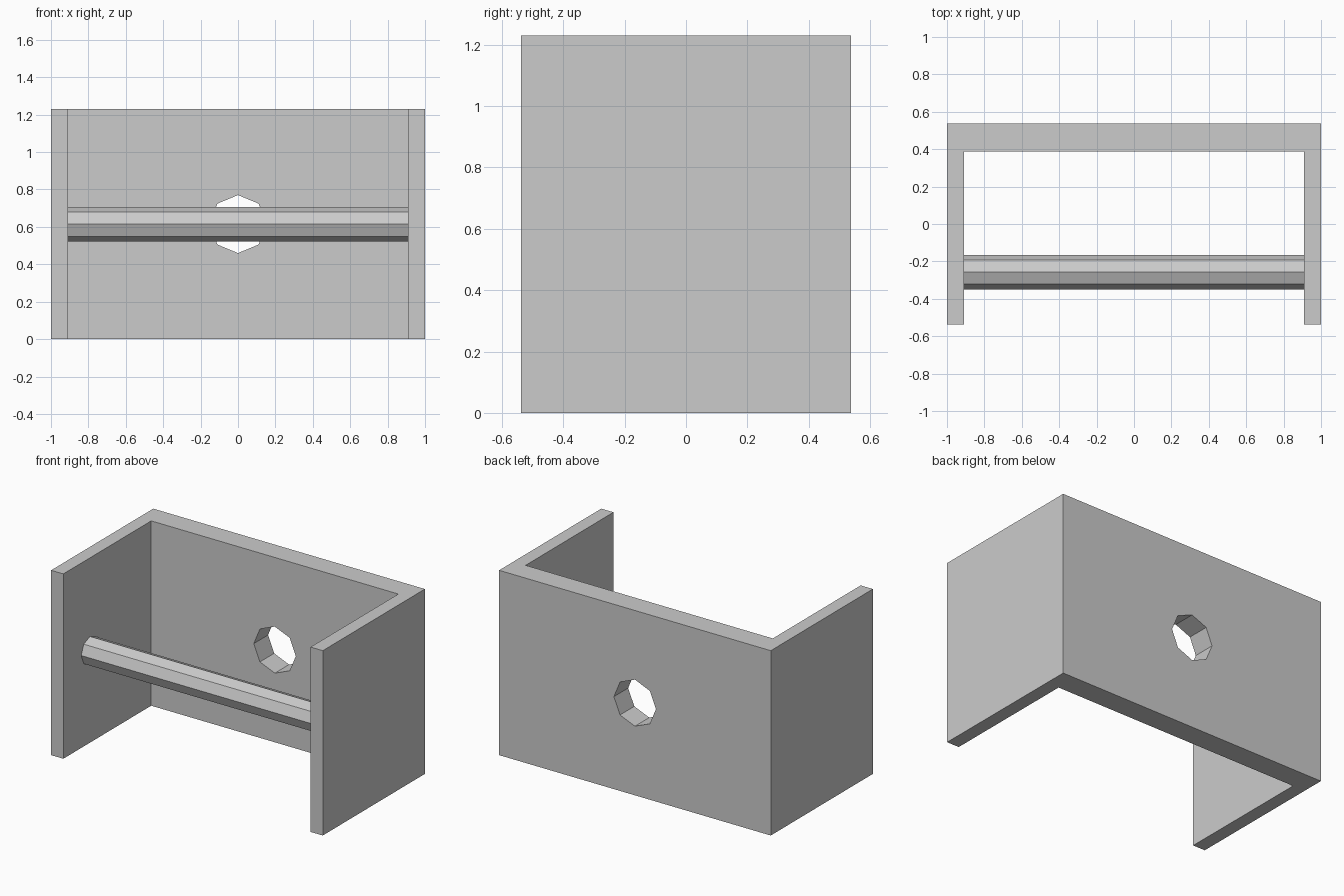
import bpy
import bmesh
from math import pi
from mathutils import Matrix

WIDTH, DEPTH, HEIGHT = 2.0, 1.074, 1.23
SIDE, BACK = 0.09, 0.15          # wall thicknesses
MID = HEIGHT / 2                 # height of the rod and the hole

cube = bpy.data.objects.get("Cube")
if cube:
    bpy.data.objects.remove(cube, do_unlink=True)

grey = bpy.data.materials.new("plain grey")
grey.use_nodes = True
colour = (0.6, 0.6, 0.6, 1)
grey.diffuse_color = colour
grey.node_tree.nodes["Principled BSDF"].inputs["Base Color"].default_value = colour


def add_object(name, bm):
    bmesh.ops.recalc_face_normals(bm, faces=bm.faces)
    mesh = bpy.data.meshes.new(name)
    bm.to_mesh(mesh)
    bm.free()
    mesh.materials.append(grey)
    obj = bpy.data.objects.new(name, mesh)
    bpy.context.collection.objects.link(obj)
    return obj


def octagonal_bar(name, radius, length, centre, turn):
    """Eight-sided bar with one edge at the very top."""
    bm = bmesh.new()
    bmesh.ops.create_cone(bm, cap_ends=True, segments=8, radius1=radius,
                          radius2=radius, depth=length,
                          matrix=Matrix.Translation(centre) @ turn)
    return add_object(name, bm)


# U-shaped bracket: plan outline extruded upwards
half = [(WIDTH / 2, DEPTH / 2), (WIDTH / 2, -DEPTH / 2),
        (WIDTH / 2 - SIDE, -DEPTH / 2), (WIDTH / 2 - SIDE, DEPTH / 2 - BACK)]
outline = half + [(-x, y) for x, y in reversed(half)]
bm = bmesh.new()
base = bm.faces.new([bm.verts.new((x, y, 0)) for x, y in outline])
top = bmesh.ops.extrude_face_region(bm, geom=[base], use_keep_orig=True)["geom"]
bmesh.ops.translate(bm, vec=(0, 0, HEIGHT),
                    verts=[v for v in top if isinstance(v, bmesh.types.BMVert)])
bracket = add_object("bracket", bm)

# Octagonal hole through the back wall
cutter = octagonal_bar("hole_cutter", 0.155, BACK * 2,
                       (0, (DEPTH - BACK) / 2, MID), Matrix.Rotation(pi / 2, 4, "X"))
cutter.hide_render = True
cut = bracket.modifiers.new("hole", "BOOLEAN")
cut.operation = "DIFFERENCE"
cut.solver = "EXACT"
cut.object = cutter
bpy.context.view_layer.objects.active = bracket
bpy.ops.object.modifier_apply(modifier=cut.name)
bpy.data.objects.remove(cutter, do_unlink=True)

# Rod between the side walls
octagonal_bar("rod", 0.092, WIDTH - 2 * SIDE, (0, -0.257, MID),
              Matrix.Rotation(pi / 2, 4, "Y"))
